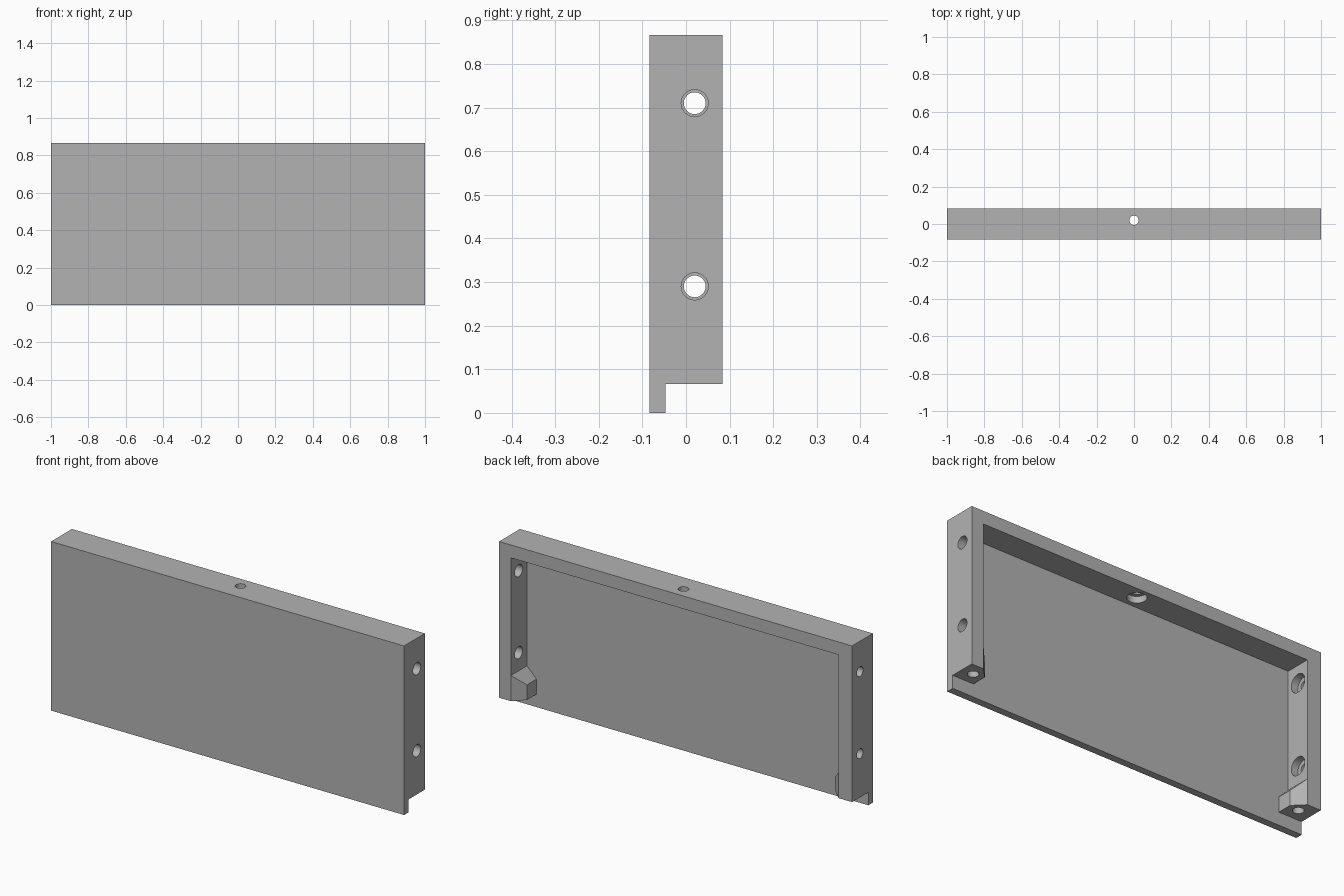
import bpy
import bmesh
from math import radians
from mathutils import Matrix, Vector

cube = bpy.data.objects.get("Cube")
if cube:
    bpy.data.objects.remove(cube, do_unlink=True)

# Main measures
FRONT, PANEL, BACK = -0.084, -0.047, 0.084
TOP, SILL = 0.866, 0.066
LEFT_IN, RIGHT_IN = 0.934, -0.923     # inner faces of the side walls
CEILING = 0.8
HOLE_Y = 0.02

grey = bpy.data.materials.new("plain grey")
grey.use_nodes = True
colour = (0.45, 0.45, 0.45, 1)
grey.diffuse_color = colour
grey.node_tree.nodes["Principled BSDF"].inputs["Base Color"].default_value = colour


def make_object(name, bm):
    bmesh.ops.recalc_face_normals(bm, faces=bm.faces)
    mesh = bpy.data.meshes.new(name)
    bm.to_mesh(mesh)
    bm.free()
    mesh.materials.append(grey)
    obj = bpy.data.objects.new(name, mesh)
    bpy.context.collection.objects.link(obj)
    return obj


def box(name, low, high):
    bm = bmesh.new()
    low, high = Vector(low), Vector(high)
    size = Matrix.Diagonal((high - low).to_4d())
    bmesh.ops.create_cube(bm, size=1, matrix=Matrix.Translation((low + high) / 2) @ size)
    return make_object(name, bm)


def rod(start, end, radius):
    """Round cutter between two points."""
    start, end = Vector(start), Vector(end)
    axis = end - start
    turn = axis.to_track_quat("Z", "Y").to_matrix().to_4x4()
    bm = bmesh.new()
    bmesh.ops.create_cone(bm, cap_ends=True, segments=40, radius1=radius, radius2=radius,
                          depth=axis.length,
                          matrix=Matrix.Translation((start + end) / 2) @ turn)
    return make_object("hole_cutter", bm)


def combine(target, tool, operation):
    mod = target.modifiers.new("cut", "BOOLEAN")
    mod.operation, mod.solver, mod.object = operation, "EXACT", tool
    bpy.context.view_layer.objects.active = target
    bpy.ops.object.modifier_apply(modifier=mod.name)
    bpy.data.objects.remove(tool, do_unlink=True)


def corner_block(wall, side):
    """Gusset with a 45 degree top and a chamfered back corner."""
    reach = 0.054
    outline = [(-0.02, BACK), (0, BACK), (reach, BACK - reach),
               (reach, PANEL - 0.02), (-0.02, PANEL - 0.02)]
    bm = bmesh.new()
    low = [bm.verts.new((wall - side * d, y, SILL)) for d, y in outline]
    high = [bm.verts.new((wall - side * d, y, 0.197 - d)) for d, y in outline]
    bm.faces.new(low)
    bm.faces.new(high)
    for i in range(len(outline)):
        j = (i + 1) % len(outline)
        bm.faces.new((low[i], low[j], high[j], high[i]))
    return make_object("corner_block", bm)


# Shell: front panel with a lip below an open-backed frame
shell = box("cover_panel", (-1, FRONT, 0), (1, BACK, TOP))
combine(shell, box("cavity", (RIGHT_IN, PANEL, -0.2), (LEFT_IN, 0.3, CEILING)), "DIFFERENCE")
combine(shell, box("notch", (-1.2, PANEL, -0.3), (1.2, 0.4, SILL)), "DIFFERENCE")

# Corner blocks with upright blind holes
for wall, side in ((LEFT_IN, 1), (RIGHT_IN, -1)):
    combine(shell, corner_block(wall, side), "UNION")
    x = wall + side * 0.003
    combine(shell, rod((x, 0.018, 0), (x, 0.018, 0.15), 0.026), "DIFFERENCE")

# Side holes, counterbored on the inside of the right wall
for z in (0.29, 0.71):
    for start, end, radius in ((0.8, 1.1, 0.031), (-1.1, -0.8, 0.025),
                               (RIGHT_IN - 0.037, -0.8, 0.046)):
        combine(shell, rod((start, HOLE_Y, z), (end, HOLE_Y, z), radius), "DIFFERENCE")

# Top hole, counterbored from below
combine(shell, rod((0, HOLE_Y, 0.7), (0, HOLE_Y, 1), 0.025), "DIFFERENCE")
combine(shell, rod((0, HOLE_Y, 0.7), (0, HOLE_Y, CEILING + 0.033), 0.045), "DIFFERENCE")

shell.select_set(True)
bpy.context.view_layer.objects.active = shell
bpy.ops.object.shade_smooth_by_angle(angle=radians(30))
